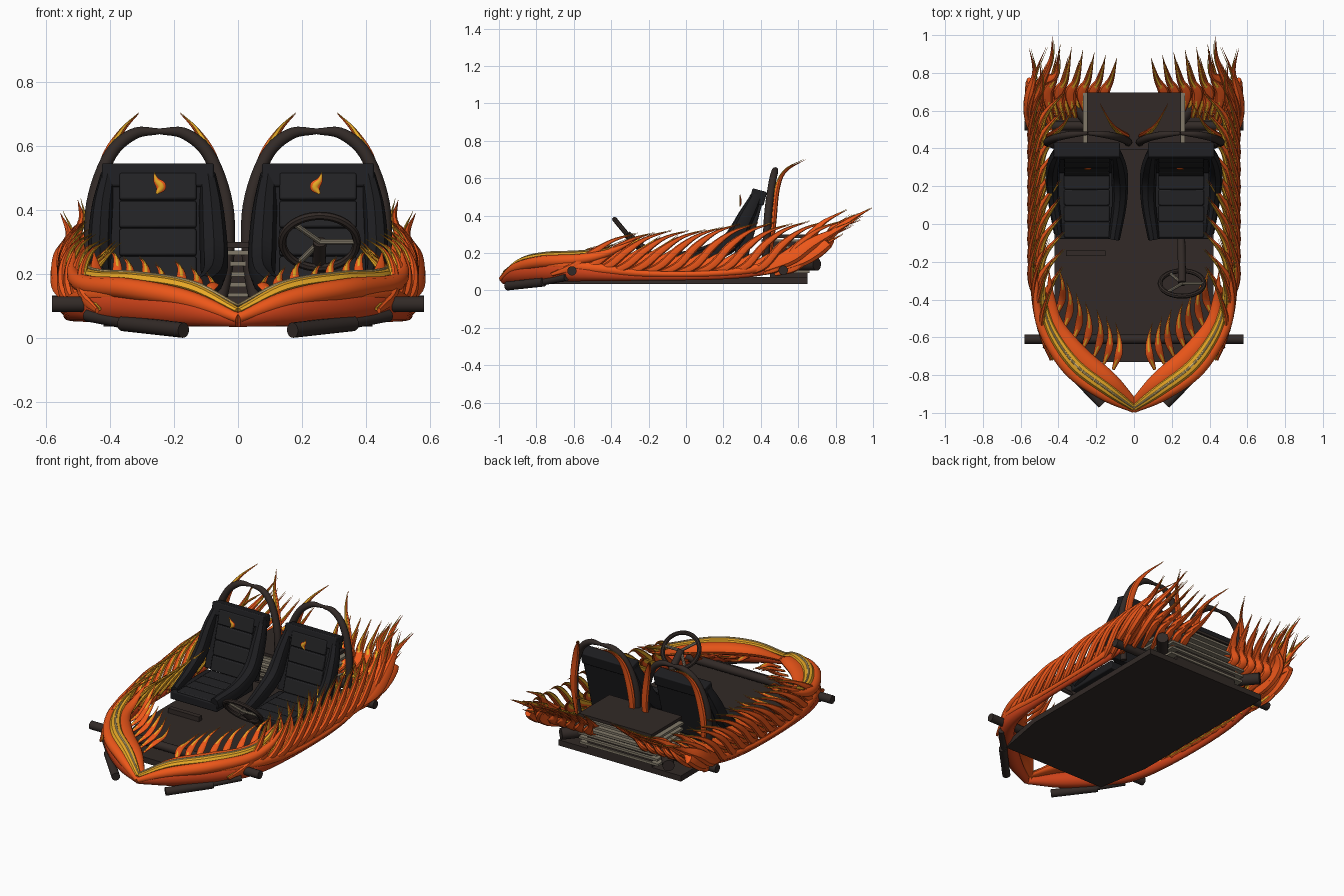
import bpy, bmesh, math, random
from mathutils import Vector, Matrix

if "Cube" in bpy.data.objects:
    bpy.data.objects.remove(bpy.data.objects["Cube"])

random.seed(4)
COL = {"orange": (0.85, 0.095, 0.01), "red": (0.62, 0.055, 0.01), "yellow": (0.82, 0.40, 0.02),
       "cream": (0.7, 0.5, 0.2), "frame": (0.032, 0.023, 0.02), "seat": (0.013, 0.013, 0.015),
       "metal": (0.22, 0.19, 0.14), "panel": (0.016, 0.016, 0.018)}
mats = {}
for k, c in COL.items():
    mats[k] = bpy.data.materials.new(k)
    mats[k].diffuse_color = (*c, 1)
parts = {}


def part(name, mat):
    return parts.setdefault(name, (bmesh.new(), mat))[0]


def spline(pts, n):
    """Catmull-Rom through 4D points (x, y, z, radius)."""
    P = [pts[0] * 2 - pts[1]] + pts + [pts[-1] * 2 - pts[-2]]
    out = []
    for i in range(n + 1):
        f = i / n * (len(pts) - 1)
        k = min(int(f), len(pts) - 2)
        t = f - k
        a, b, c, d = P[k:k + 4]
        out.append((b * 2 + (c - a) * t + (a * 2 - b * 5 + c * 4 - d) * t * t + (b * 3 - a - c * 3 + d) * t ** 3) * 0.5)
    return out


def sweep(name, mat, pts, radii, flat=1.0, normal=(1, 0, 0), n=18, sides=8, shift=(0, 0, 0), scale=1.0):
    """Oval tube along a smooth path; flat squashes it along the normal."""
    bm = part(name, mat)
    s = spline([Vector((*p, r)) for p, r in zip(pts, radii)], n)
    rings = []
    for i, q in enumerate(s):
        t = (s[min(i + 1, n)].xyz - s[max(i - 1, 0)].xyz).normalized()
        b = t.cross(Vector(normal)).normalized()
        nn = b.cross(t)
        r = max(q.w * scale, 0.0008)
        c = q.xyz + Vector(shift)
        rings.append([bm.verts.new(c + nn * (math.cos(a) * r * flat) + b * (math.sin(a) * r))
                      for a in (2 * math.pi * j / sides for j in range(sides))])
    for u, v in zip(rings, rings[1:]):
        for j in range(sides):
            k = (j + 1) % sides
            bm.faces.new((u[j], u[k], v[k], v[j]))
    bm.faces.new(rings[0][::-1])
    bm.faces.new(rings[-1])


def flame(name, pts, w, flat=0.45, normal=(1, 0, 0), core=(-0.009, 0, 0.005), scale=0.6):
    """Tapered flame tongue with a yellow core lying on one side."""
    radii = [w * f for f in ((0.4, 1, 0.55, 0) if len(pts) == 4 else (0.4, 0.95, 0.9, 0.4, 0))]
    sweep(name, "orange", pts, radii, flat, normal)
    sweep(name + "_core", "yellow", pts, radii, flat, normal, shift=core, scale=scale)


def box(name, mat, c, size, rx=0.0):
    m = Matrix.Translation(c) @ Matrix.Rotation(rx, 4, 'X') @ Matrix.Diagonal((*size, 1))
    bmesh.ops.create_cube(part(name, mat), size=1, matrix=m)


def rod(name, mat, a, b, r, sides=16):
    sweep(name, mat, [a, b], [r, r], normal=(0.1, 0.2, 1), n=1, sides=sides)


# floor pan (half outline, mirrored)
bm = part("floor_pan", "frame")
f = bm.faces.new([bm.verts.new((x, y, 0.036)) for x, y in ((0, -0.73), (0.36, -0.73), (0.42, -0.4), (0.42, 0.65), (0, 0.65))])
g = bmesh.ops.extrude_face_region(bm, geom=[f])
bmesh.ops.translate(bm, vec=(0, 0, 0.035), verts=[v for v in g["geom"] if isinstance(v, bmesh.types.BMVert)])
# axles, front skid pipes, exhausts
rod("front_axle", "frame", (0, -0.61, 0.105), (0.58, -0.61, 0.105), 0.025)
rod("rear_axle", "frame", (0, 0.52, 0.108), (0.58, 0.52, 0.108), 0.025)
rod("skid_pipe", "frame", (0.17, -0.955, 0.024), (0.36, -0.76, 0.045), 0.024)
rod("skid_pipe", "frame", (0.34, -0.77, 0.045), (0.47, -0.64, 0.07), 0.019)
rod("exhaust", "frame", (0.22, 0.52, 0.14), (0.37, 0.70, 0.14), 0.034)
# engine with cooling fins
box("engine_core", "frame", (0, 0.55, 0.17), (0.44, 0.2, 0.2))
box("engine_cover", "frame", (0, 0.545, 0.29), (0.5, 0.3, 0.018))
for i in range(6):
    box("engine_fin", "metal", (0, 0.55, 0.1 + i * 0.033), (0.54, 0.22 + i * 0.014, 0.014))

# seats
lean = -0.26
box("seat_cushion", "seat", (0.25, 0.1, 0.135), (0.32, 0.36, 0.05))
box("seat_back", "seat", (0.25, 0.345, 0.345), (0.34, 0.06, 0.38), lean)
box("headrest", "seat", (0.25, 0.385, 0.5), (0.35, 0.08, 0.075), lean)
for i in range(4):
    d = -0.13 + i * 0.087
    box("seat_back_panel", "panel", (0.25, 0.312 - d * math.tan(lean), 0.34 + d), (0.24, 0.03, 0.086), lean)
    box("seat_cushion_panel", "panel", (0.25, -0.03 + i * 0.085, 0.158), (0.24, 0.083, 0.02))
sweep("seat_bolster", "seat", [(0.095, 0.38, 0.51), (0.083, 0.325, 0.4), (0.075, 0.24, 0.26), (0.078, 0.1, 0.19), (0.105, -0.08, 0.16)],
      [0.03, 0.045, 0.052, 0.046, 0.036], 0.85)
sweep("seat_bolster", "seat", [(0.405, 0.38, 0.51), (0.425, 0.325, 0.4), (0.432, 0.25, 0.27), (0.425, 0.12, 0.19), (0.40, -0.05, 0.15)],
      [0.03, 0.042, 0.046, 0.038, 0.03], 0.8)
# small flame ornament on the seat
for m, w, y in (("orange", 0.016, 0.292), ("yellow", 0.009, 0.288)):
    sweep("seat_flame_" + m, m, [(0.255, y, 0.45), (0.24, y, 0.472), (0.255, y, 0.492), (0.262, y, 0.518)],
          [0.003, w, w * 0.6, 0], 0.35, (0, 1, 0))

# roll hoops, each made from two halves, with flames licking off the back
for s in (-1, 1):
    X = lambda d: 0.245 + s * d
    sweep("roll_hoop", "frame", [(X(.185), .42, .09), (X(.212), .43, .25), (X(.208), .44, .42), (X(.155), .46, .57), (X(.08), .475, .637), (X(.0), .48, .645)],
          [.02, .021, .021, .02, .018, .009], normal=(0, 1, 0), n=28, sides=12)
    flame("hoop_flame", [(X(.19), .45, .15), (X(.20), .468, .35), (X(.168), .488, .54), (X(.122), .535, .64), (X(.065), .64, .70)],
          0.024, 0.6, (0, 1, 0), (0, -0.008, 0.004))

# nose: sweeping lower rail, upper lobe, inner lobe
sweep("lower_rail", "red", [(.0, -.975, .055), (.17, -.885, .085), (.36, -.72, .1), (.48, -.53, .095), (.525, -.2, .075), (.525, .2, .08), (.5, .45, .11), (.46, .68, .17)],
      [.022, .05, .056, .045, .022, .02, .02, 0], 0.85, n=48, sides=12)
sweep("side_rail", "orange", [(.0, -.965, .07), (.2, -.87, .12), (.4, -.69, .135), (.5, -.5, .12), (.54, -.2, .09), (.54, .2, .095), (.52, .45, .14), (.47, .75, .27)],
      [.02, .034, .038, .03, .016, .016, .022, 0], 0.85, n=48, sides=10)
sweep("nose_lobe", "orange", [(0, -.945, .075), (.13, -.835, .135), (.29, -.7, .16), (.41, -.54, .175), (.44, -.4, .2), (.45, -.24, .27)],
      [.02, .05, .055, .042, .024, 0], 0.6, (0, 0, 1), n=36, sides=12)
top = [(0, -.975, .085), (.14, -.875, .155), (.31, -.745, .184), (.43, -.575, .193), (.475, -.43, .215), (.475, -.27, .28)]
sweep("nose_streak", "yellow", top, [.016, .032, .034, .028, .017, 0], 0.6, (0, 0, 1), n=36)
sweep("nose_highlight", "cream", top, [.004, .007, .007, .005, .003, 0], normal=(0, 0, 1), n=36, shift=(0, 0, .017))
sweep("nose_ridge", "orange", [(0, -.985, .062), (.16, -.905, .12), (.34, -.775, .152), (.47, -.58, .165), (.515, -.42, .2), (.51, -.25, .28)],
      [.016, .03, .034, .03, .02, 0], normal=(0, 0, 1), n=36, sides=10)
# little flames along the inner nose edge
for x, y, h in ((.09, -.77, .2), (.14, -.74, .22), (.19, -.7, .24), (.25, -.66, .23), (.30, -.61, .25), (.35, -.55, .25), (.39, -.48, .27)):
    flame("nose_flame", [(x + .02, y, .12), (x - .008, y + .08, .16), (x - .012, y + .16, h - .03), (x + .008, y + .25, h)],
          0.02, 0.5, (0, .3, 1), (0, 0, .006), 0.4)

# flames along the flanks, leaning backwards: outer tongue plus one curling inward
for i in range(14):
    y = -0.72 + i * 0.092
    k = i / 13
    j = random.uniform(-0.012, 0.012)
    x = 0.46 + 0.06 * min(1, i / 3)
    h = 0.31 + 0.075 * k + j
    flame("side_flame", [(x - .02, y, .085), (x + .022, y + .12, .13), (x + .028, y + .22, h * .66), (x, y + .33, h * .88), (x - .045 + j, y + .46, h)],
          0.023, 0.7)
    if 1 < i < 13:
        flame("inner_flame", [(x - .02, y + .01, .1), (x - .02, y + .13, .16), (x - .055, y + .21, .215), (.385 + j, y + .31, .28 + .03 * k)],
              0.027, 0.8, (1, 0, .6), (-.01, 0, .008), 0.75)
# long outer tail flames at the rear corners
for x, y, tx, ty, tz in ((.52, .42, .555, .93, .39), (.50, .38, .50, .86, .43), (.47, .46, .432, .995, .44), (.51, .5, .535, .84, .30), (.44, .5, .40, .92, .41)):
    flame("tail_flame", [(x, y, .11), (x + .035, y + .14, .17), (x + .035, y + .25, .25), ((x + tx) / 2 - .01, ty - .13, tz - .07), (tx, ty, tz)],
          0.038, 0.7, (1, 0, .5), scale=0.5)
# rear fan beside the engine
for i in range(6):
    x = 0.09 + i * 0.06
    ty = 0.86 + i * 0.014
    for dx, dy, z in ((0, 0, 0), (.03, -.05, -.05)):
        flame("rear_fan_flame", [(x + .04 + dx, .6 - i * .012, .2 + z - i * .006), (x + .068 + dx, .69, .25 + z), (x + .03 + dx, .77 + dy, .31 + z), (x + dx * .6, ty + dy + .02, .40 + z)],
              0.029, 0.6, (.2, -.5, 1), (0, -.002, .009), 0.42)

# steering wheel, spokes and column (driver side only)
c = Vector((0.255, -0.315, 0.30))
up, side = Vector((0, -0.64, 0.77)), Vector((1, 0, 0))
ring = [c + side * (math.cos(a) * .117) + up * (math.sin(a) * .105) for a in (2 * math.pi * i / 16 for i in range(17))]
sweep("steering_wheel", "frame", ring, [.013] * 17, normal=up.cross(side), n=48)
for a in (0, 135, 235):
    e = c + side * (math.cos(math.radians(a)) * .11) + up * (math.sin(math.radians(a)) * .1)
    rod("wheel_spoke", "metal", c, e, .009, 8)
rod("steering_column", "frame", c, (.25, -.07, .085), .021)
box("foot_bar", "frame", (-.255, -.155, .085), (.21, .03, .03))

# turn every part into an object
single = {"steering_wheel", "wheel_spoke", "steering_column", "foot_bar", "engine_core", "engine_cover", "engine_fin"}
for name, (bm, mat) in parts.items():
    bmesh.ops.recalc_face_normals(bm, faces=bm.faces)
    me = bpy.data.meshes.new(name)
    bm.to_mesh(me)
    bm.free()
    ob = bpy.data.objects.new(name, me)
    me.materials.append(mats[mat])
    bpy.context.collection.objects.link(ob)
    bpy.ops.object.select_all(action='DESELECT')
    ob.select_set(True)
    bpy.context.view_layer.objects.active = ob
    bpy.ops.object.shade_smooth_by_angle(angle=math.radians(40))
    if name in ("seat_cushion", "seat_back", "headrest", "seat_back_panel", "seat_cushion_panel"):
        b = ob.modifiers.new("soft_edges", 'BEVEL')
        b.width, b.segments = 0.006, 2
    if name not in single:
        m = ob.modifiers.new("mirror", 'MIRROR')
        m.use_mirror_merge = False

for m in bpy.data.materials:
    if m.users and not m.is_grease_pencil:
        m.use_nodes = True
        m.node_tree.nodes["Principled BSDF"].inputs["Base Color"].default_value = m.diffuse_color
